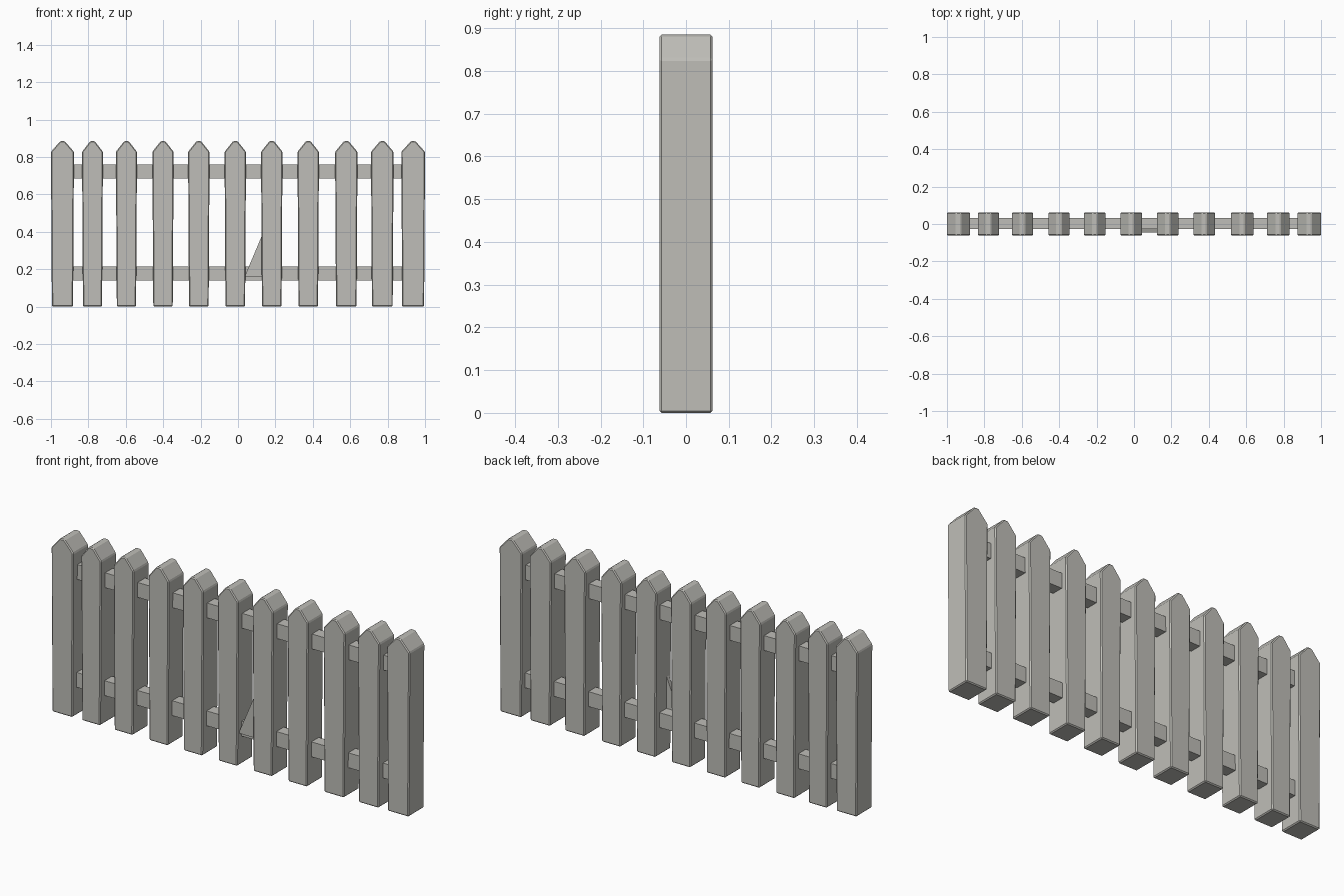
import bpy
import bmesh

cube = bpy.data.objects.get("Cube")
if cube:
    bpy.data.objects.remove(cube, do_unlink=True)

wood = bpy.data.materials.new("weathered grey wood")
wood.use_nodes = True
GREY = (0.52, 0.515, 0.48, 1)
wood.diffuse_color = GREY
wood.node_tree.nodes["Principled BSDF"].inputs["Base Color"].default_value = GREY


def extrude_profile(name, points, y0, y1, bevel):
    """Extrude an x-z outline from y0 to y1 with softened edges."""
    bm = bmesh.new()
    face = bm.faces.new([bm.verts.new((x, y0, z)) for x, z in points])
    grown = bmesh.ops.extrude_face_region(bm, geom=[face])["geom"]
    verts = [v for v in grown if isinstance(v, bmesh.types.BMVert)]
    bmesh.ops.translate(bm, verts=verts, vec=(0, y1 - y0, 0))
    bmesh.ops.recalc_face_normals(bm, faces=bm.faces)
    mesh = bpy.data.meshes.new(name)
    bm.to_mesh(mesh)
    bm.free()
    mesh.materials.append(wood)
    obj = bpy.data.objects.new(name, mesh)
    bpy.context.collection.objects.link(obj)
    if bevel:
        mod = obj.modifiers.new("soft edges", "BEVEL")
        mod.width = bevel
        mod.segments = 1
    return obj


# Pickets: unevenly spaced posts with blunt pointed tops
SPANS = [(-1, -.877), (-.834, -.722), (-.653, -.54), (-.458, -.344),
         (-.267, -.152), (-.072, .043), (.123, .238), (.318, .433),
         (.519, .639), (.711, .832), (.873, 1)]
SHOULDER, PEAK, HALF_DEPTH = .828, .885, .062

for i, (left, right) in enumerate(SPANS, 1):
    mid = (left + right) / 2
    outline = [(left + .005, 0), (right - .005, 0),
               (right, SHOULDER), (mid + .012, PEAK),
               (mid - .012, PEAK), (left, SHOULDER)]
    extrude_profile(f"picket_{i}", outline, -HALF_DEPTH, HALF_DEPTH, .005)

# Rails: two bars running through every picket
for name, low, high in (("lower_rail", .14, .215), ("upper_rail", .685, .76)):
    extrude_profile(name, [(-.93, low), (.93, low), (.93, high), (-.93, high)],
                    -.028, .031, 0)

# Splintered wedge joining two middle pickets above the lower rail
extrude_profile("splinter_wedge", [(.035, .16), (.13, .16), (.13, .385)],
                -.045, -.025, 0)
